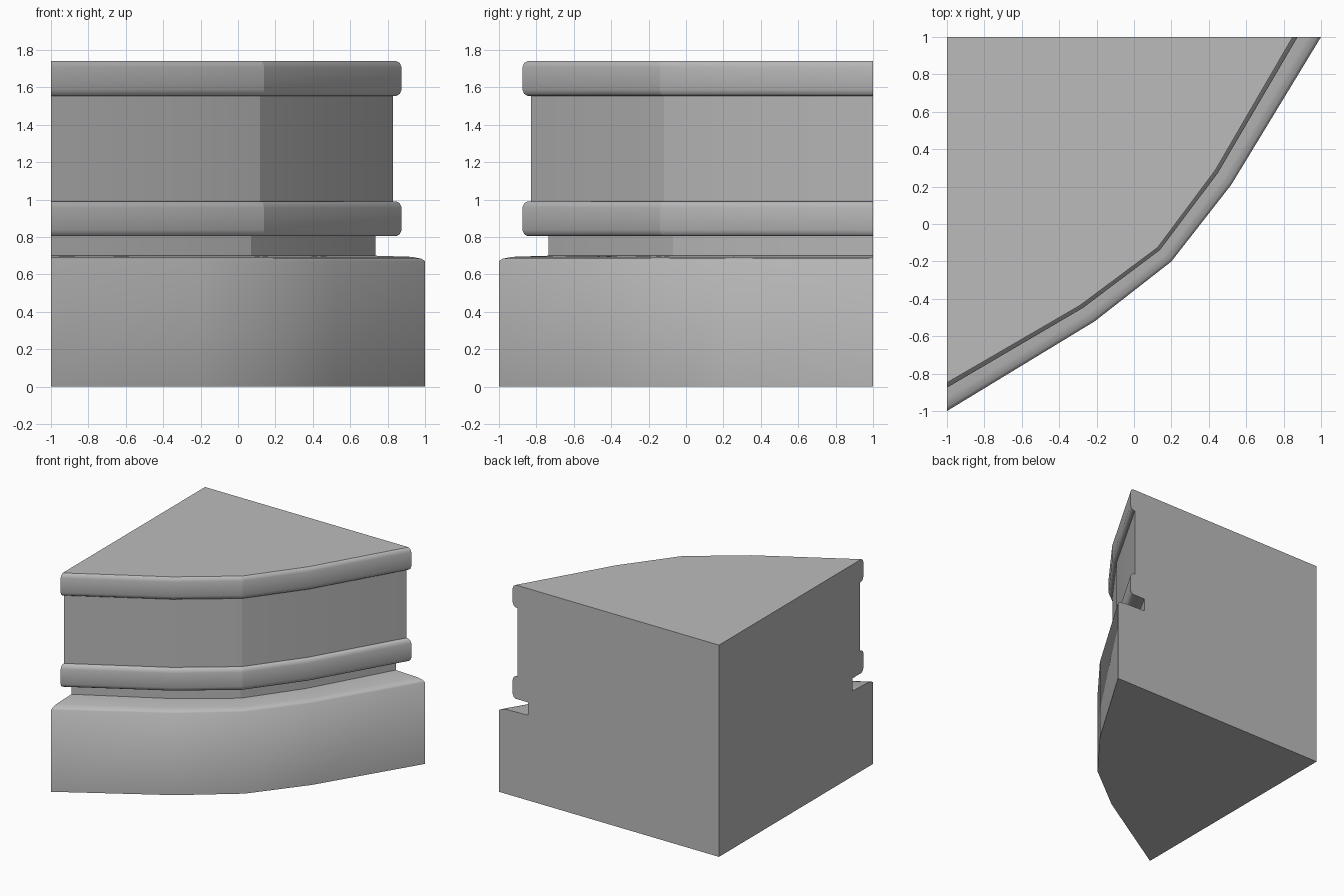
import bpy, bmesh, math
from mathutils import Vector

cube = bpy.data.objects.get("Cube")
if cube:
    bpy.data.objects.remove(cube, do_unlink=True)

grey = bpy.data.materials.new("plain grey")
grey.use_nodes = True
colour = (0.5, 0.5, 0.5, 1)
grey.diffuse_color = colour
grey.node_tree.nodes["Principled BSDF"].inputs["Base Color"].default_value = colour

# Curved front in plan: outer line, and the line set back by one step
OUTER = [(-1, -1), (-0.21, -0.52), (0.2, -0.2), (0.52, 0.21), (1, 1)]
INNER = [(-1, -0.875), (-0.275, -0.45), (0.139, -0.139), (0.45, 0.275), (0.875, 1)]
STEP = 0.125
CORNER = (-1, 1)
MIDDLE = len(OUTER) // 2


def front_line(setback, z):
    k = setback / STEP
    return [Vector(a).lerp(Vector(b), k).to_3d() + Vector((0, 0, z)) if k <= 1 else
            (Vector(a) + (Vector(b) - Vector(a)) * k).to_3d() + Vector((0, 0, z))
            for a, b in zip(OUTER, INNER)]


def wedge(name, profile, floor=False, roof=False, crisp=True):
    """Sweep a (setback, height) profile along the front, closed by two flat walls."""
    bm = bmesh.new()
    rows = [[bm.verts.new(p) for p in front_line(s, z)] for s, z in profile]
    low, high = (bm.verts.new((*CORNER, profile[i][1])) for i in (0, -1))
    for a, b in zip(rows, rows[1:]):
        for i in range(len(a) - 1):
            bm.faces.new((a[i], a[i + 1], b[i + 1], b[i])).smooth = True
    # Left and back walls
    bm.faces.new([low] + [r[0] for r in rows] + [high])
    bm.faces.new([low, high] + [r[-1] for r in reversed(rows)])
    if floor:
        bm.faces.new([low] + rows[0][::-1])
    if roof:
        bm.faces.new(rows[-1] + [high])
    # Keep hard edges, and the centre fold where wanted
    fold = {r[MIDDLE] for r in rows}
    for e in bm.edges:
        hard = len(e.link_faces) == 2 and e.calc_face_angle() > math.radians(42)
        e.smooth = not (hard or (crisp and set(e.verts) <= fold))
    mesh = bpy.data.meshes.new(name)
    bm.to_mesh(mesh)
    bm.free()
    mesh.materials.append(grey)
    obj = bpy.data.objects.new(name, mesh)
    bpy.context.collection.objects.link(obj)


def band(name, bottom, top, back, **options):
    """Rounded moulding that stands proud of the wall."""
    lip = [(0.152, 0), (0.135, 0.01), (0.125, 0.033)]
    profile = [(back, bottom)] + [(s, bottom + h) for s, h in lip]
    profile += [(s, top - h) for s, h in reversed(lip)]
    if not options.get("roof"):
        profile.append((0.17, top))
    wedge(name, profile, **options)


wedge("plinth", [(0, 0), (0, 0.672), (0.02, 0.684), (0.07, 0.694), (0.265, 0.7)],
      floor=True, crisp=False)
wedge("neck", [(0.265, 0.7), (0.265, 0.805)])
band("lower_band", 0.805, 0.99, 0.265)
wedge("wall", [(0.17, 0.99), (0.17, 1.555)])
band("upper_band", 1.555, 1.74, 0.17, roof=True)
